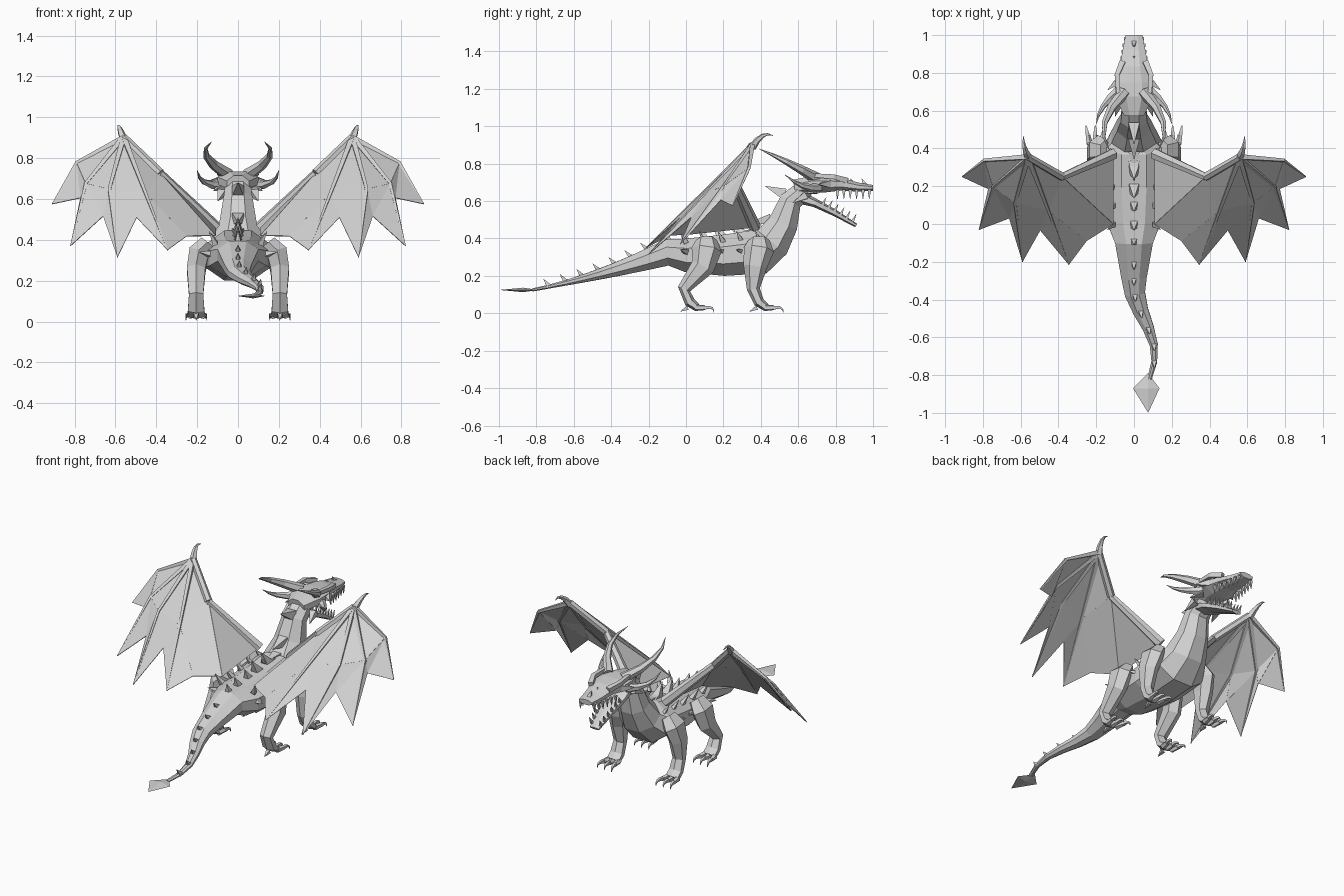
import bpy, math
from mathutils import Vector

if "Cube" in bpy.data.objects:
    bpy.data.objects.remove(bpy.data.objects["Cube"])

stone = bpy.data.materials.new("light grey")
stone.use_nodes = True
colour = (.65, .65, .65, 1)
stone.diffuse_color = colour
stone.node_tree.nodes["Principled BSDF"].inputs["Base Color"].default_value = colour


def make(name, verts, faces, mirror=False):
    mesh = bpy.data.meshes.new(name)
    mesh.from_pydata(verts, [], faces)
    mesh.materials.append(stone)
    ob = bpy.data.objects.new(name, mesh)
    bpy.context.collection.objects.link(ob)
    if mirror:
        ob.modifiers.new("mirror", "MIRROR").use_mirror_merge = False
    return ob


def loft(name, paths, sides=4, mirror=False):
    """Skin each path, a list of (centre, half width, half height) rings."""
    verts, faces = [], []
    across = Vector((1, 0, 0))
    for path in paths:
        start, last = len(verts), len(path) - 1
        centres = [Vector(ring[0]) for ring in path]
        for i, (centre, width, height) in enumerate(path):
            along = (centres[min(i + 1, last)] - centres[max(i - 1, 0)]).normalized()
            side = (across - along * along.x).normalized()
            up = side.cross(along)
            for j in range(sides):
                angle = math.tau * (j + .5) / sides
                offset = side * math.cos(angle) * width + up * math.sin(angle) * height
                verts.append(centres[i] + offset / math.cos(math.pi / sides))
        for i in range(last):
            for j in range(sides):
                a = start + i * sides + j
                b = start + i * sides + (j + 1) % sides
                faces.append((a, a + sides, b + sides, b))
        end = start + last * sides
        faces.append(tuple(range(start, start + sides)))
        faces.append(tuple(reversed(range(end, end + sides))))
    return make(name, verts, faces, mirror)


def tube(points, start_radius, end_radius):
    """Evenly tapering rings through the points."""
    rings = []
    for i, point in enumerate(points):
        f = i / (len(points) - 1)
        radius = start_radius * (1 - f) + end_radius * f
        rings.append((point, radius, radius))
    return rings


def spike(base, tip, radius):
    return tube([base, tip], radius, .001)


def horn(base, bend, tip, radius, steps=4):
    """Curved spike following a quadratic curve."""
    base, bend, tip = Vector(base), Vector(bend), Vector(tip)
    curve = []
    for i in range(steps + 1):
        f = i / steps
        curve.append(base.lerp(bend, f).lerp(bend.lerp(tip, f), f))
    return tube(curve, radius, .001)


def centred(profile):
    """Rings on the middle plane from (y, z, half width, half height)."""
    return [((0, y, z), width, height) for y, z, width, height in profile]


# Tail sweeps sideways and narrows; torso and neck continue the same skin
tail = []
tail_steps = 8
for i in range(tail_steps, -1, -1):
    t = i / tail_steps
    sway = .11 * math.sin(2.1 * max(0, t - .3) / .7) ** 2
    drop = .2 * t * (1.3 - .3 * t)
    width = .012 + .088 * (1 - t) ** 1.6
    tail.append(((sway, -.1 - .72 * t, .325 - drop), width, width * .7))
torso = centred([(0, .31, .14, .09), (.2, .31, .16, .11), (.4, .33, .16, .12)])
neck = centred([(.46, .38, .12, .1), (.52, .48, .09, .08), (.56, .6, .07, .06), (.64, .67, .06, .05)])
spine = tail + torso + neck
loft("body", [spine], 8)

# Back spikes stand on the spine, larger toward the neck
back_spikes = []
for (a, _, low), (b, _, high) in zip(spine[1:], spine[2:]):
    a, b = Vector(a), Vector(b)
    along = (b - a).normalized()
    up = Vector((1, 0, 0)).cross(along).normalized()
    count = max(1, round((b - a).length / .09))
    for i in range(count):
        f = i / count
        size = .045 + .055 * min(1, max(0, a.y + .2) / .5)
        base = a.lerp(b, f) + up * (low + (high - low) * f - .01)
        back_spikes.append(spike(base, base + (up - along / 2) * size, size * .3))
loft("back_spikes", back_spikes)

# Flat diamond blade at the end of the tail
hub = Vector((.075, -.87, .125))
rise = Vector((0, 0, .012))
corners = [hub + Vector(v) for v in ((0, .08, 0), (.06, 0, 0), (0, -.13, 0), (-.08, 0, 0))]
blade_faces = []
for i in range(4):
    j = (i + 1) % 4
    blade_faces += [(j, i, 4), (i, j, 5)]
make("tail_blade", corners + [hub + rise, hub - rise], blade_faces)

# Studs along shoulders and flanks
studs = []
for i in range(5):
    y = i / 10
    studs.append(spike((.11, y, .38), (.14, y - .03, .44), .014))
    studs.append(spike((.14, y, .33), (.19, y - .03, .34), .014))
loft("body_studs", studs, mirror=True)

# Skull with snout, and the open lower jaw
skull = [(.58, .67, .055, .045), (.68, .69, .1, .045), (.75, .69, .1, .043),
         (.83, .69, .076, .034), (.92, .675, .06, .024), (1, .67, .045, .016)]
jaw = [(.61, .62, .055, .03), (.69, .59, .066, .02), (.79, .54, .052, .016), (.91, .47, .03, .009)]
loft("upper_head", [centred(skull)], 8)
loft("lower_jaw", [centred(jaw)], 6)
loft("nose_spikes", [spike((0, y, .68), (0, y - .02, .72), .014) for y in (.9, .96)])

# Brows, eyes, horns and cheek spikes
brow = [(.06, .86, .71), (.09, .79, .73), (.08, .65, .74)]
loft("brows", [tube(brow, .015, .01)], mirror=True)
loft("eyes", [tube([(.06, .79, .7), (.1, .79, .7)], .018, .008)], 6, True)
loft("long_horns", [horn((.05, .7, .72), (.22, .53, .82), (.13, .39, .88), .028)], 6, True)
loft("side_horns", [horn((.08, .71, .67), (.19, .62, .66), (.2, .53, .74), .024)], 6, True)
cheeks = [spike((.08, .76 - i * .06, .69 - i * .03), (.14 - i * .02, .71 - i * .07, .69 - i * .05), .02)
          for i in range(3)]
loft("cheek_spikes", cheeks, mirror=True)

# Teeth along both jaws
teeth = []
for i in range(6):
    f = i / 5
    upper = Vector((.075 - .03 * f, .81 + .17 * f, .66))
    lower = Vector((.052 - .02 * f, .73 + .16 * f, .58 - .09 * f))
    teeth.append(spike(upper, upper + Vector((.005, 0, -.05)), .009))
    teeth.append(spike(lower, lower + Vector((.004, .02, .04)), .008))
loft("teeth", teeth, mirror=True)


def leg(name, hip_y, reach):
    """Thigh, backward hock and forward foot with clawed toes."""
    x, ankle_y = .205, hip_y + reach
    sole = Vector((x, ankle_y + .07, .03))
    loft(name, [[((.15, hip_y, .39), .035, .05), ((.19, hip_y, .34), .05, .07),
                 ((x, hip_y - .02, .25), .045, .055), ((x, ankle_y, .13), .035, .03),
                 ((x, ankle_y + .03, .06), .04, .025), (sole, .042, .018)]], 6, True)
    toes, claws = [], []
    for spread in (-.03, 0, .03):
        root = sole + Vector((spread, -.01, 0))
        knuckle = root + Vector((spread / 3, .05, 0))
        toes.append(tube([root, knuckle], .015, .011))
        ahead = knuckle + Vector((spread / 3, .05, .01))
        claws.append(horn(knuckle, ahead, ahead - rise * 3, .01))
    heel = sole - Vector((0, .05, 0))
    claws.append(spike(heel, heel - Vector((0, .04, .02)), .012))
    loft(name + "_toes", toes, 5, True)
    loft(name + "_claws", claws, 4, True)


leg("front_leg", .39, -.03)
leg("hind_leg", .11, -.12)

# Wing skeleton: fingers bow outward, skin edge dips between finger tips
root, rear = Vector((.11, .37, .46)), Vector((.11, 0, .42))
elbow, wrist = Vector((.38, .25, .725)), Vector((.56, .355, .9))
tips = [Vector(v) for v in ((.91, .25, .575), (.82, -.03, .37), (.59, -.2, .315), (.345, -.215, .35))]
bow = Vector((.055, .035, .04))
mids = [wrist.lerp(tip, .5) + bow for tip in tips]
mids[-1] -= bow
notches = [a.lerp(b, .5).lerp(wrist, .31) for a, b in zip(tips, tips[1:])]
inner_notch = tips[-1].lerp(rear, .4) + Vector((0, .04, .04))

# Wing bones and thumb claw
loft("wing_arm", [tube([root, elbow], .028, .018), tube([elbow, wrist], .02, .018)], 6, True)
loft("wing_fingers", [tube([wrist, mid, tip], .013, .002) for mid, tip in zip(mids, tips)], 4, True)
loft("wing_claw", [horn(wrist - rise, (.59, .41, .98), (.585, .465, .95), .018)], 5, True)

# Wing skin stretched between the bones
panels = [(wrist, mids[-1], elbow), (elbow, mids[-1], inner_notch), (mids[-1], tips[-1], inner_notch),
          (elbow, inner_notch, rear), (elbow, rear, root)]
for i, notch in enumerate(notches):
    a, b = mids[i], mids[i + 1]
    panels += [(wrist, a, b), (a, notch, b), (a, tips[i], notch), (b, notch, tips[i + 1])]
skin = make("wing_skin", [p for panel in panels for p in panel],
            [(i, i + 1, i + 2) for i in range(0, len(panels) * 3, 3)], True)
thickness = skin.modifiers.new("thickness", "SOLIDIFY")
thickness.thickness, thickness.offset = .004, 0
